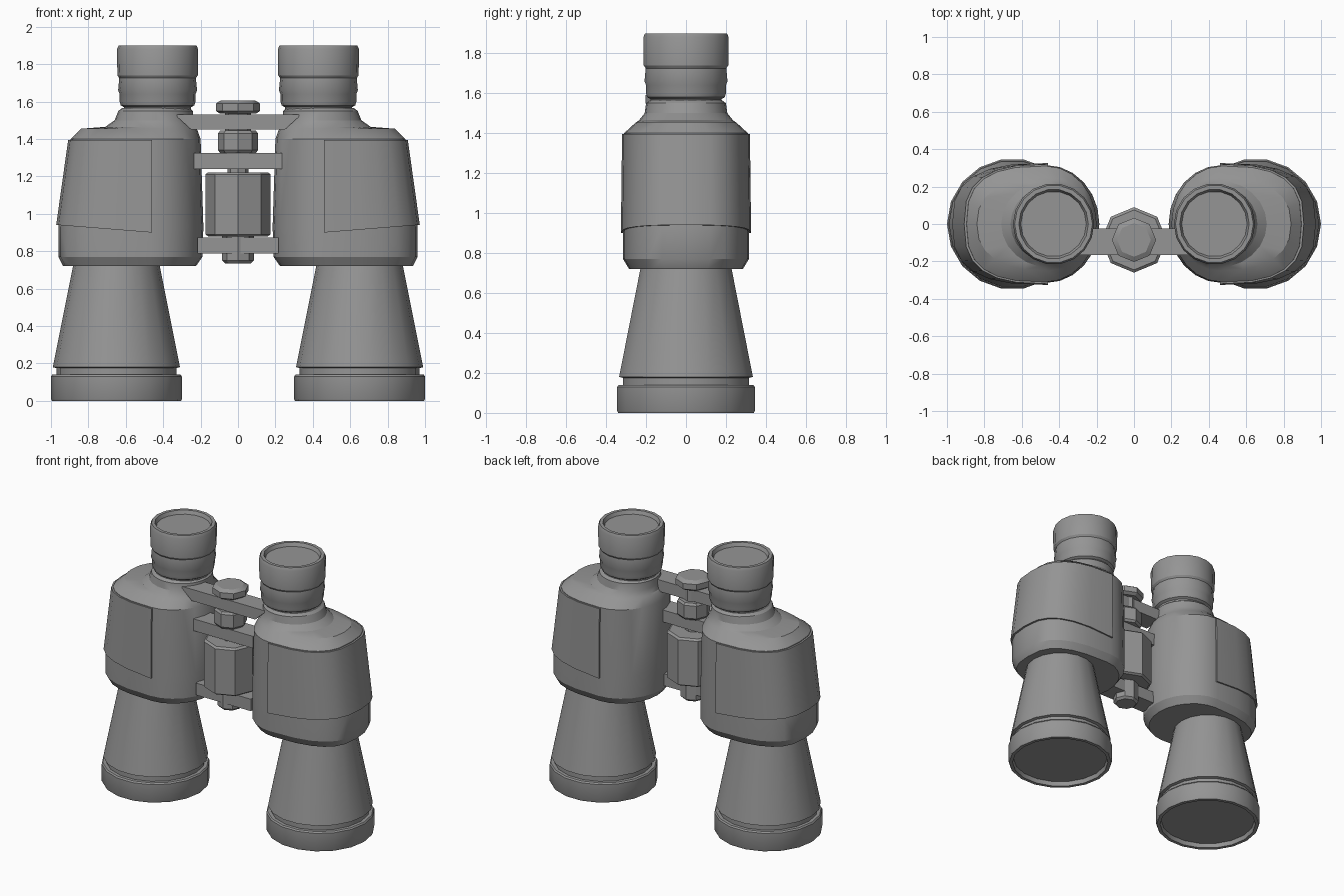
import bpy, bmesh, math
from mathutils import Vector

if "Cube" in bpy.data.objects:
    bpy.data.objects.remove(bpy.data.objects["Cube"], do_unlink=True)

GREY = (0.3, 0.3, 0.3, 1)
mat = bpy.data.materials.new("mid grey")
mat.use_nodes = True
mat.diffuse_color = GREY
mat.node_tree.nodes["Principled BSDF"].inputs["Base Color"].default_value = GREY


def loft(name, rings, angle=32):
    """Skin a stack of equal-length rings and cap both ends."""
    bm = bmesh.new()
    loops = [[bm.verts.new(p) for p in ring] for ring in rings]
    n = len(loops[0])
    for a, b in zip(loops, loops[1:]):
        for i in range(n):
            j = (i + 1) % n
            bm.faces.new((a[i], a[j], b[j], b[i]))
    bm.faces.new(loops[0])
    bm.faces.new(loops[-1])
    bmesh.ops.recalc_face_normals(bm, faces=bm.faces)
    mesh = bpy.data.meshes.new(name)
    bm.to_mesh(mesh)
    bm.free()
    mesh.materials.append(mat)
    ob = bpy.data.objects.new(name, mesh)
    bpy.context.collection.objects.link(ob)
    bpy.ops.object.select_all(action='DESELECT')
    ob.select_set(True)
    bpy.context.view_layer.objects.active = ob
    bpy.ops.object.shade_smooth_by_angle(angle=math.radians(angle))
    return ob


def lathe(name, cx, cy, profile, sides, angle=32):
    turns = [math.tau * i / sides for i in range(sides)]
    return loft(name, [[(cx + r * math.cos(t), cy + r * math.sin(t), z) for t in turns]
                       for r, z in profile], angle)


def section(side, z, x_in, x_out, ry, peak, power, start=0, end=24):
    """Egg-shaped outline: round inner half, squarer outer half."""
    pts = []
    for i in range(start, end):
        t = math.tau * i / 24 - math.pi / 2
        c, s = math.cos(t), math.sin(t)
        e = 2 / power if c > 0 else 1
        half = x_out - peak if c > 0 else peak - x_in
        x = peak + half * math.copysign(abs(c) ** e, c)
        pts.append(Vector((side * x, ry * math.copysign(abs(s) ** e, s), z)))
    return pts


# Profiles as (radius, height)
BARREL = [(0.2, 0.03), (0.315, 0.03), (0.322, 0), (0.345, 0), (0.35, 0.01), (0.35, 0.13),
          (0.343, 0.14), (0.32, 0.14), (0.32, 0.175), (0.34, 0.18), (0.23, 0.73)]
EYEPIECE = [(0.17, 1.5), (0.18, 1.57), (0.197, 1.58), (0.203, 1.6), (0.203, 1.64),
            (0.211, 1.66), (0.205, 1.725), (0.215, 1.74), (0.217, 1.88), (0.208, 1.9),
            (0.186, 1.9), (0.175, 1.875)]

# Prism housing as (height, inner x, outer x, half depth, peak x, squareness)
HOUSING = [(0.72, 0.225, 0.935, 0.285, 0.48, 2.8), (0.77, 0.19, 0.96, 0.315, 0.47, 2.8),
           (0.93, 0.185, 0.96, 0.315, 0.47, 2.8), (1.4, 0.2, 0.895, 0.31, 0.47, 2.8),
           (1.455, 0.22, 0.84, 0.25, 0.46, 2.4), (1.465, 0.23, 0.71, 0.235, 0.44, 2),
           (1.5, 0.238, 0.66, 0.207, 0.44, 2), (1.55, 0.242, 0.64, 0.2, 0.44, 2),
           (1.565, 0.26, 0.62, 0.18, 0.44, 2)]

for side, word in ((1, "left"), (-1, "right")):
    lathe(word + "_objective_barrel", side * 0.65, 0, BARREL, 18)
    lathe(word + "_eyepiece", side * 0.43, 0, EYEPIECE, 18)
    loft(word + "_prism_housing", [section(side, *row) for row in HOUSING], 28)

    # Raised grip pad round the outer half, with a sloping lower edge
    low = section(side, 0.9, 0, 0.972, 0.326, 0.46, 2.8, 0, 13)
    for p in low:
        p.z += 0.08 * (abs(p.x) - 0.46)
    high = section(side, 1.395, 0, 0.908, 0.32, 0.46, 2.8, 0, 13)
    loft(word + "_grip_pad", [low, high], 28)

# Central hinge, all on one axis
AXIS_Y = -0.085
HINGE = {
    "focus_knob": [(0.095, 1.535), (0.118, 1.55), (0.118, 1.59), (0.09, 1.607)],
    "upper_shaft": [(0.07, 1.42), (0.07, 1.545)],
    "hinge_collar": [(0.095, 1.325), (0.107, 1.34), (0.107, 1.43), (0.095, 1.445)],
    "middle_shaft": [(0.055, 1.2), (0.055, 1.34)],
    "hinge_drum": [(0.16, 0.88), (0.175, 0.89), (0.175, 1.21), (0.16, 1.222)],
    "lower_shaft": [(0.07, 0.735), (0.085, 0.75), (0.085, 0.9)],
}
for name, profile in HINGE.items():
    lathe(name, 0, AXIS_Y, profile, 8, 25)

# Bridge arms as (name, bottom, top, half width at bottom, half width at top)
ARMS = [("top_arm", 1.45, 1.532, 0.25, 0.34), ("middle_arm", 1.24, 1.325, 0.235, 0.235),
        ("bottom_arm", 0.787, 0.872, 0.217, 0.217)]
for name, z0, z1, w0, w1 in ARMS:
    loft(name, [[(x * w, AXIS_Y + y, z) for x, y in ((-1, -0.08), (1, -0.08), (1, 0.06), (-1, 0.06))]
                for z, w in ((z0, w0), (z1, w1))])
